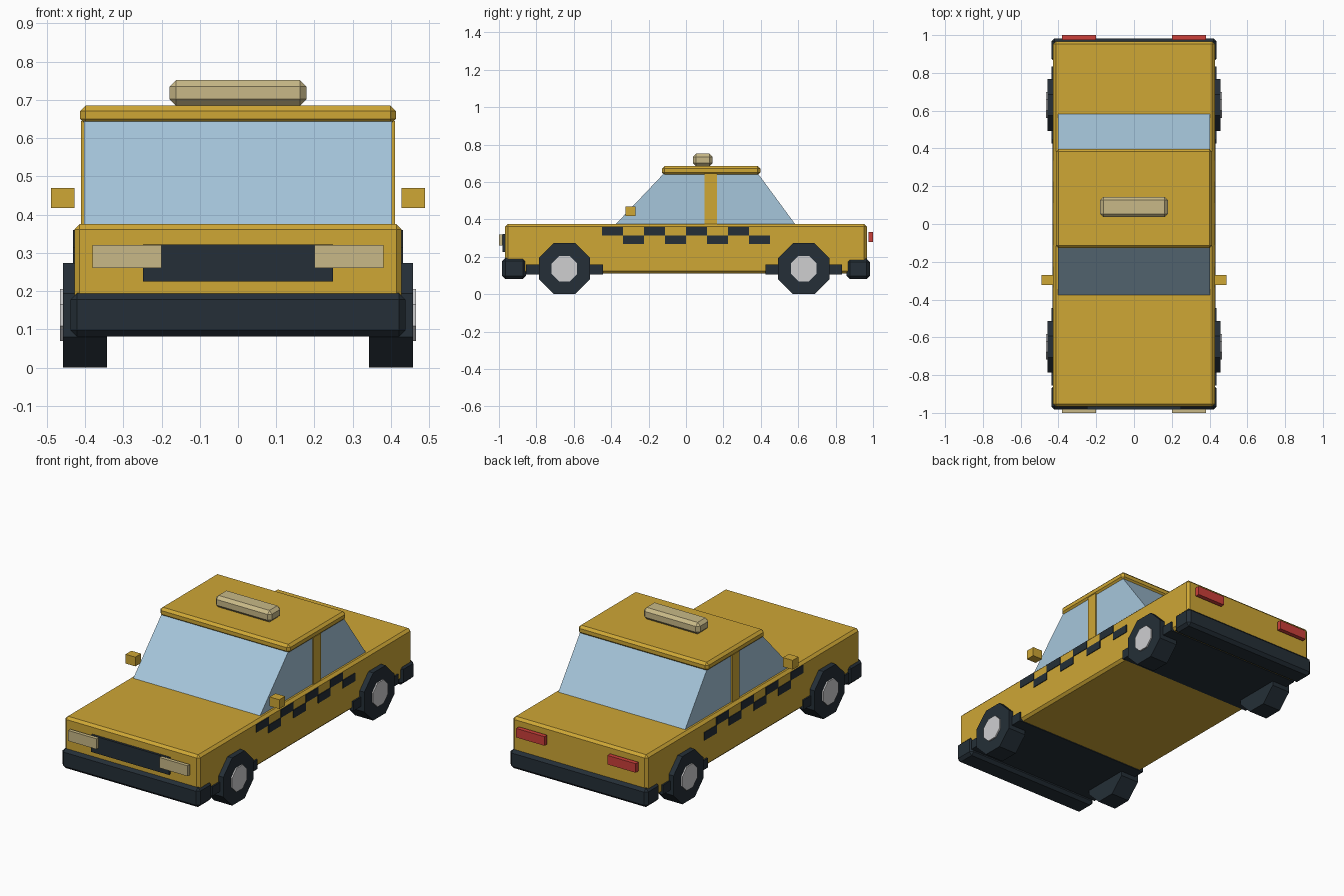
import bpy, bmesh, math
from mathutils import Matrix, Vector

cube = bpy.data.objects.get("Cube")
if cube:
    bpy.data.objects.remove(cube, do_unlink=True)


def material(name, rgb):
    m = bpy.data.materials.new(name)
    m.use_nodes = True
    m.diffuse_color = (*rgb, 1)
    m.node_tree.nodes["Principled BSDF"].inputs["Base Color"].default_value = (*rgb, 1)
    return m


YELLOW = material("taxi_yellow", (0.62, 0.385, 0.036))
DARK = material("dark_trim", (0.018, 0.028, 0.038))
GLASS = material("pale_blue_glass", (0.38, 0.565, 0.71))
CREAM = material("cream_lamp", (0.58, 0.485, 0.245))
RED = material("red_lamp", (0.6, 0.05, 0.042))
SILVER = material("silver_hub", (0.62, 0.62, 0.63))


def finish(name, bm, mat):
    bmesh.ops.recalc_face_normals(bm, faces=bm.faces)
    mesh = bpy.data.meshes.new(name)
    bm.to_mesh(mesh)
    bm.free()
    mesh.materials.append(mat)
    obj = bpy.data.objects.new(name, mesh)
    bpy.context.collection.objects.link(obj)
    return obj


def box(name, mat, x, y, z, chamfer=0):
    """Box between the given (low, high) ranges, with optional chamfered edges."""
    bm = bmesh.new()
    bmesh.ops.create_cube(bm, size=1)
    for v in bm.verts:
        v.co = Vector([r[0] if c < 0 else r[1] for c, r in zip(v.co, (x, y, z))])
    if chamfer:
        bmesh.ops.bevel(bm, geom=bm.edges[:], offset=chamfer, segments=1, affect='EDGES')
    return finish(name, bm, mat)


def pair(name, mat, x, y, z):
    """The same box on the left (+x) and the right (-x)."""
    box("left_" + name, mat, x, y, z)
    box("right_" + name, mat, (-x[1], -x[0]), y, z)


def octagon(name, mat, x, y, z, apothem):
    """Eight-sided disc on the x axis, resting on a flat side."""
    bm = bmesh.new()
    radius = apothem / math.cos(math.pi / 8)
    place = (Matrix.Translation(((x[0] + x[1]) / 2, y, z))
             @ Matrix.Rotation(math.pi / 2, 4, 'Y') @ Matrix.Rotation(math.pi / 8, 4, 'Z'))
    bmesh.ops.create_cone(bm, cap_ends=True, segments=8, radius1=radius, radius2=radius,
                          depth=x[1] - x[0], matrix=place)
    return finish(name, bm, mat)


# Body and bumpers
box("body", YELLOW, (-0.428, 0.428), (-0.967, 0.967), (0.11, 0.375), 0.014)
box("front_bumper", DARK, (-0.438, 0.438), (-0.983, -0.855), (0.081, 0.195), 0.017)
box("rear_bumper", DARK, (-0.438, 0.438), (0.859, 0.983), (0.081, 0.19), 0.017)

# Window block with sloping front and back
bm = bmesh.new()
profile = [(-0.38, 0.37), (0.587, 0.37), (0.374, 0.66), (-0.105, 0.66)]
side = bm.faces.new([bm.verts.new((-0.403, y, z)) for y, z in profile])
extruded = bmesh.ops.extrude_face_region(bm, geom=[side], use_keep_orig=True)
bmesh.ops.translate(bm, vec=(0.806, 0, 0),
                    verts=[g for g in extruded["geom"] if isinstance(g, bmesh.types.BMVert)])
finish("windows", bm, GLASS)

# Roof, door pillars and roof lamp
box("roof", YELLOW, (-0.413, 0.413), (-0.128, 0.397), (0.636, 0.685), 0.014)
pair("door_pillar", YELLOW, (0.39, 0.411), (0.1, 0.165), (0.37, 0.645))
box("roof_lamp", CREAM, (-0.179, 0.179), (0.037, 0.143), (0.685, 0.752), 0.017)

# Mirrors, lights and grille
pair("mirror", YELLOW, (0.427, 0.489), (-0.323, -0.27), (0.417, 0.47))
box("grille", DARK, (-0.248, 0.248), (-0.981, -0.96), (0.225, 0.322))
pair("headlight", CREAM, (0.2, 0.38), (-1.0, -0.98), (0.26, 0.32))
pair("tail_light", RED, (0.2, 0.38), (0.975, 1.0), (0.28, 0.332))

# Wheels and the sills around them
for place, y in (("front", -0.65), ("rear", 0.63)):
    box(place + "_wheel_sill", DARK, (-0.437, 0.437), (y - 0.205, y + 0.205), (0.106, 0.16))
    for name, s in (("left", 1), ("right", -1)):
        octagon(f"{place}_{name}_wheel", DARK, sorted((s * 0.342, s * 0.458)), y, 0.137, 0.137)
        octagon(f"{place}_{name}_hub", SILVER, sorted((s * 0.45, s * 0.466)), y, 0.137, 0.068)

# Two alternating rows of checks along each side
width, middle, height = 0.1123, 0.314, 0.046
for i in range(8):
    y = (i - 4) * width
    low = middle - height * (i % 2)
    pair(f"check_{i + 1}", DARK, (0.424, 0.432), (y, y + width), (low, low + height))
